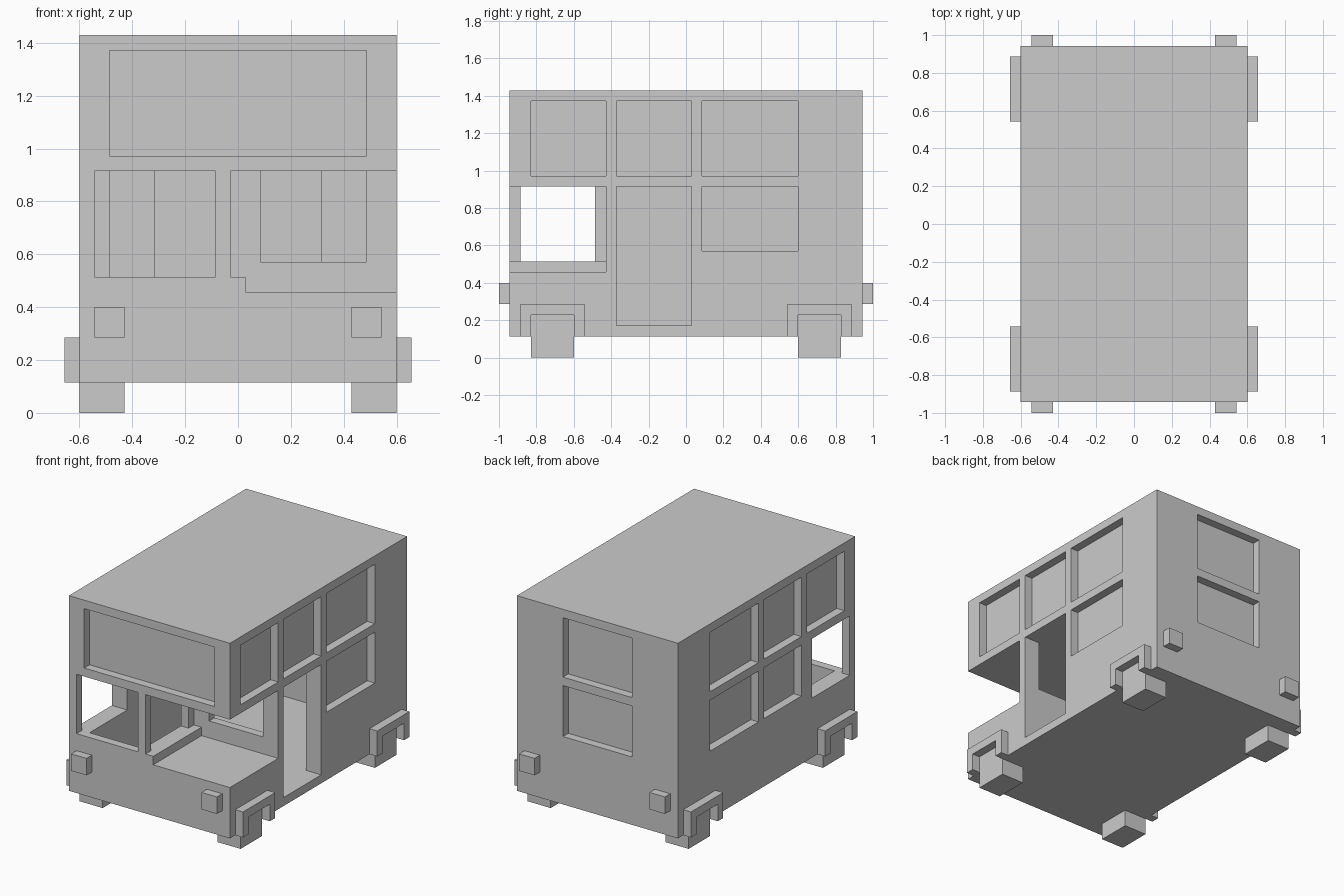
import bpy, bmesh

if "Cube" in bpy.data.objects:
    bpy.data.objects.remove(bpy.data.objects["Cube"])

U = 2 / 35  # the whole bus sits on this module


def make_object(name, bm):
    bmesh.ops.recalc_face_normals(bm, faces=bm.faces)
    mesh = bpy.data.meshes.new(name)
    bm.to_mesh(mesh)
    bm.free()
    obj = bpy.data.objects.new(name, mesh)
    bpy.context.collection.objects.link(obj)
    return obj


def box(name, x0, x1, y0, y1, z0, z1):
    bm = bmesh.new()
    bmesh.ops.create_cube(bm, size=1)
    for v in bm.verts:
        v.co.x = (x0 if v.co.x < 0 else x1) * U
        v.co.y = (y0 if v.co.y < 0 else y1) * U
        v.co.z = (z0 if v.co.z < 0 else z1) * U
    return make_object(name, bm)


def extrude_x(name, profile, x0, x1):
    bm = bmesh.new()
    face = bm.faces.new([bm.verts.new((x0 * U, y * U, z * U)) for y, z in profile])
    new = bmesh.ops.extrude_face_region(bm, geom=[face])["geom"]
    bmesh.ops.translate(bm, vec=((x1 - x0) * U, 0, 0),
                        verts=[g for g in new if isinstance(g, bmesh.types.BMVert)])
    return make_object(name, bm)


def cut(target, *bounds):
    cutter = box("cutter", *bounds)
    cutter.hide_render = True
    mod = target.modifiers.new("cut", "BOOLEAN")
    mod.operation, mod.solver, mod.object = "DIFFERENCE", "EXACT", cutter
    bpy.context.view_layer.objects.active = target
    bpy.ops.object.modifier_apply(modifier=mod.name)
    bpy.data.objects.remove(cutter)


# Body shell
body = box("body", -10.5, 10.5, -16.5, 16.5, 2, 25)

# Lower deck interior: saloon, narrower rear bay, driver cab
cut(body, -8.5, 8.5, -6.5, 10.5, 3, 16)
cut(body, -5.5, 5.5, 10, 14.5, 3, 16)
cut(body, -8.5, -1.5, -15.5, -6, 3, 16)

# Open space over the bonnet, with a raised sill beside the cab
cut(body, 0.5, 11.5, -17.5, -7.5, 8, 16)
cut(body, -0.5, 1, -17.5, -7.5, 9, 16)

# Open cab windows, bulkhead window and doorway
cut(body, -9.5, -1.5, -17.5, -15, 9, 16)
cut(body, -11.5, 0, -15.5, -8.5, 9, 16)
cut(body, 1.5, 8.5, -8, -6, 10, 16)
cut(body, 8, 11.5, -6.5, 0.5, 3, 16)

# Recessed side windows
for s in (-1, 1):
    x0, x1 = sorted((s * 9.5, s * 11.5))
    for y0, y1 in ((-14.5, -7.5), (-6.5, 0.5), (1.5, 10.5)):
        cut(body, x0, x1, y0, y1, 17, 24)
    cut(body, x0, x1, 1.5, 10.5, 10, 16)
cut(body, -11.5, -9.5, -6.5, 0.5, 10, 16)

# Recessed front and back windows
cut(body, -8.5, 8.5, -17.5, -15.5, 17, 24)
for z0, z1 in ((10, 16), (17, 24)):
    cut(body, -4.5, 4.5, 15.5, 17.5, z0, z1)

# Wheels, wheel arches and lamps at all four corners
for sx, side in ((-1, "left"), (1, "right")):
    for sy, end in ((-1, "front"), (1, "back")):
        tag = f"{end}_{side}"
        wx = sorted((sx * 7.5, sx * 10.5))
        wy = sorted((sy * 10.5, sy * 14.5))
        box(f"wheel_{tag}", *wx, *wy, 0, 2)
        c = sy * 12.5
        arch = [(c - 3, 2), (c - 3, 5), (c + 3, 5), (c + 3, 2),
                (c + 2, 2), (c + 2, 4), (c - 2, 4), (c - 2, 2)]
        extrude_x(f"wheel_arch_{tag}", arch, sx * 10.5, sx * 11.5)
        lx = sorted((sx * 7.5, sx * 9.5))
        ly = sorted((sy * 16.5, sy * 17.5))
        box(f"lamp_{tag}", *lx, *ly, 5, 7)
